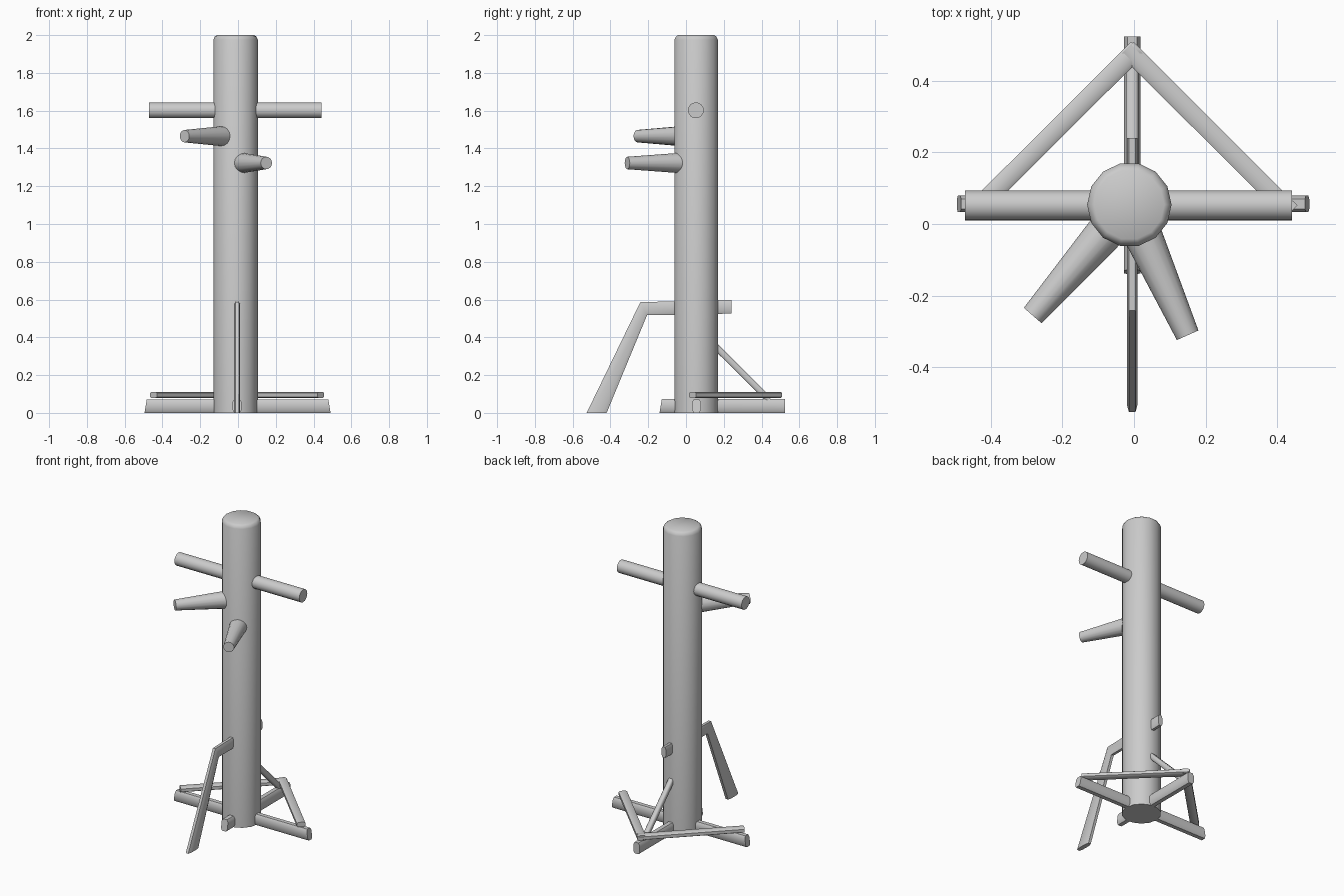
import bpy, bmesh, math
from mathutils import Vector

if "Cube" in bpy.data.objects:
    bpy.data.objects.remove(bpy.data.objects["Cube"])

wood = bpy.data.materials.new("plain grey")
wood.use_nodes = True
GREY = (0.6, 0.6, 0.6, 1)
wood.diffuse_color = GREY
wood.node_tree.nodes["Principled BSDF"].inputs["Base Color"].default_value = GREY


def circle(n):
    return [(math.cos(2 * math.pi * i / n), math.sin(2 * math.pi * i / n)) for i in range(n)]


# Chamfered square section for the sawn timber
TIMBER = [(1, .6), (.6, 1), (-.6, 1), (-1, .6), (-1, -.6), (-.6, -1), (.6, -1), (1, -.6)]


def loft(name, rings, section):
    """Skin a solid through rings of (centre, half width vector, half height vector)."""
    bm = bmesh.new()
    loops = [[bm.verts.new(Vector(c) + Vector(u) * a + Vector(v) * b) for a, b in section]
             for c, u, v in rings]
    n = len(section)
    for lo, hi in zip(loops, loops[1:]):
        for i in range(n):
            bm.faces.new((lo[i], lo[(i + 1) % n], hi[(i + 1) % n], hi[i]))
    bm.faces.new(loops[0][::-1])
    bm.faces.new(loops[-1])
    bmesh.ops.recalc_face_normals(bm, faces=bm.faces)
    mesh = bpy.data.meshes.new(name)
    bm.to_mesh(mesh)
    bm.free()
    mesh.materials.append(wood)
    obj = bpy.data.objects.new(name, mesh)
    bpy.context.collection.objects.link(obj)
    bpy.ops.object.select_all(action="DESELECT")
    obj.select_set(True)
    bpy.context.view_layer.objects.active = obj
    bpy.ops.object.shade_smooth_by_angle(angle=math.radians(50))
    return obj


def straight(name, start, end, size0, size1, section):
    """Straight bar; sizes are (half width, half height)."""
    a, b = Vector(start), Vector(end)
    d = (b - a).normalized()
    side = d.cross(Vector((0, 0, 1))).normalized()
    up = side.cross(d)
    return loft(name, [(a, side * size0[0], up * size0[1]),
                       (b, side * size1[0], up * size1[1])], section)


CX, CY = -0.013, 0.054   # trunk axis
BX = -0.005              # timber centre line


def disc(z, r):
    return ((CX, CY, z), (r, 0, 0), (0, r, 0))


# Trunk with an eased top edge
loft("trunk", [disc(0, .118), disc(1.975, .118), disc(1.992, .11), disc(2, .098)], circle(14))

# Upper arms, straight across
straight("upper_arms", (-.472, CY - .002, 1.602), (.441, CY - .002, 1.602),
         (.042, .042), (.042, .042), circle(16))

# Tapered arms reaching forward
for name, tip, z in (("right_arm", (-.283, -.256), 1.465), ("left_arm", (.15, -.311), 1.323)):
    straight(name, (CX, CY, z), (*tip, z), (.06, .06), (.033, .033), circle(16))

# Bent leg, running through the trunk and out at the back
W = (.015, 0, 0)
loft("bent_leg", [((BX, .24, .562), W, (0, 0, .036)),
                  ((BX, -.05, .555), W, (0, 0, .036)),
                  ((BX, -.224, .552), W, (0, -.018, .034)),
                  ((BX, -.473, 0), W, (0, -.053, 0))], TIMBER)

# Crossed base timbers with slanted ends
loft("base_cross_beam", [((-.489, .056, .036), (0, .023, 0), (.006, 0, .036)),
                         ((.484, .056, .036), (0, .023, 0), (-.006, 0, .036))], TIMBER)
loft("base_long_beam", [((BX, -.134, .037), (.023, 0, 0), (0, .006, .037)),
                        ((BX, .524, .037), (.023, 0, 0), (0, 0, .037))], TIMBER)

# Diagonal rails lying on the base
for name, s in (("left_rail", 1), ("right_rail", -1)):
    straight(name, (BX - s * .015, .491, .095), (BX + s * .443, .034, .095),
             (.026, .016), (.026, .016), TIMBER)

# Sloping brace from the trunk to the back of the base
straight("back_brace", (BX, .10, .407), (BX, .44, .07), (.017, .017), (.017, .017), TIMBER)
